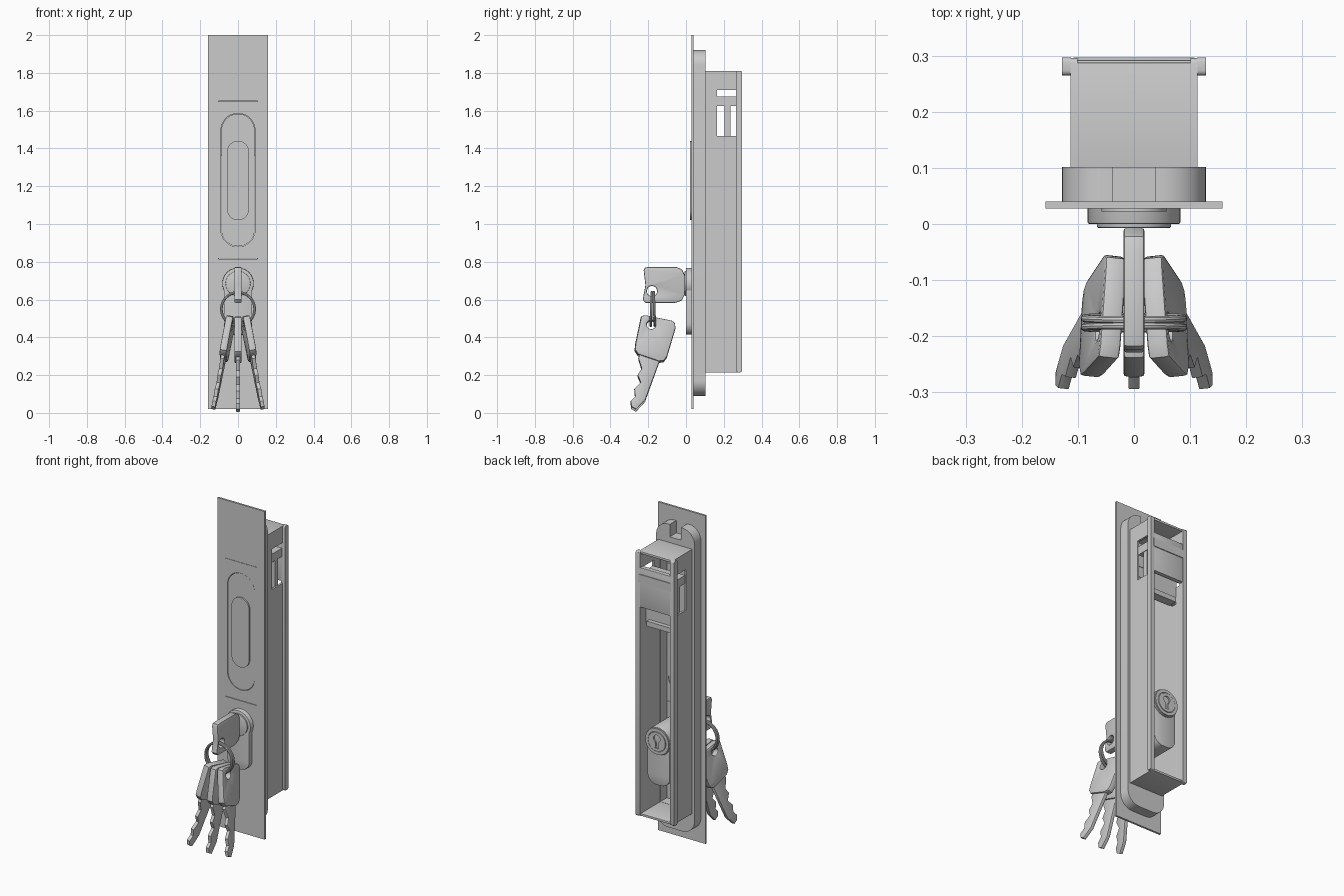
import bpy, bmesh, math
from mathutils import Matrix, Vector

if "Cube" in bpy.data.objects:
    bpy.data.objects.remove(bpy.data.objects["Cube"])

XZ = Matrix(((1, 0, 0, 0), (0, 0, -1, 0), (0, 1, 0, 0), (0, 0, 0, 1)))   # profile drawn in x,z
YZ = Matrix(((0, 0, 1, 0), (1, 0, 0, 0), (0, 1, 0, 0), (0, 0, 0, 1)))    # profile drawn in y,z


def finish(ob):
    bm = bmesh.new()
    bm.from_mesh(ob.data)
    bmesh.ops.remove_doubles(bm, verts=bm.verts, dist=1e-5)
    bmesh.ops.recalc_face_normals(bm, faces=bm.faces)
    bm.to_mesh(ob.data)
    bm.free()
    bpy.ops.object.select_all(action='DESELECT')
    ob.select_set(True)
    bpy.context.view_layer.objects.active = ob
    bpy.ops.object.shade_smooth_by_angle(angle=math.radians(35))
    return ob


def slab(name, plane, loops, lo, hi, bevel=0.0):
    """Extrude an outline (further loops are holes) between lo and hi along the plane normal."""
    cu = bpy.data.curves.new(name + "_curve", 'CURVE')
    cu.dimensions, cu.fill_mode = '2D', 'BOTH'
    cu.extrude = (hi - lo) / 2 - bevel
    cu.bevel_depth, cu.bevel_resolution, cu.offset = bevel, 1, -bevel
    for pts in loops:
        sp = cu.splines.new('POLY')
        sp.points.add(len(pts) - 1)
        for p, (a, b) in zip(sp.points, pts):
            p.co = (a, b, 0, 1)
        sp.use_cyclic_u = True
    tmp = bpy.data.objects.new(name + "_tmp", cu)
    bpy.context.collection.objects.link(tmp)
    bpy.context.view_layer.update()
    dg = bpy.context.evaluated_depsgraph_get()
    me = bpy.data.meshes.new_from_object(tmp.evaluated_get(dg))
    bpy.data.objects.remove(tmp)
    mid = (lo + hi) / 2
    shift = Vector((0, mid, 0)) if plane is XZ else Vector((mid, 0, 0))
    me.transform(Matrix.Translation(shift) @ plane)
    ob = bpy.data.objects.new(name, me)
    bpy.context.collection.objects.link(ob)
    return finish(ob)


def rrect(a0, a1, b0, b1, r=0.0, n=10):
    if r == 0:
        return [(a0, b0), (a1, b0), (a1, b1), (a0, b1)]
    pts = []
    for ca, cb, q in ((a1 - r, b0 + r, -1), (a1 - r, b1 - r, 0), (a0 + r, b1 - r, 1), (a0 + r, b0 + r, 2)):
        for i in range(n + 1):
            t = (q + i / n) * math.pi / 2
            p = (ca + r * math.cos(t), cb + r * math.sin(t))
            if not pts or math.dist(p, pts[-1]) > 1e-5:
                pts.append(p)
    if math.dist(pts[0], pts[-1]) < 1e-5:
        pts.pop()
    return pts


def circle(a, b, r, n=32):
    return [(a + r * math.cos(i * math.tau / n), b + r * math.sin(i * math.tau / n)) for i in range(n)]


# Face plate with handle opening
slab("face_plate", XZ, [rrect(-.158, .158, .02, 2.0), rrect(-.104, .104, .815, 1.65)], .028, .04)

# Handle panel, its oval recess and the raised finger pad
slab("handle_panel", XZ, [rrect(-.1025, .1025, .817, 1.648), rrect(-.09, .09, .88, 1.585, .088)], .029, .04)
slab("handle_recess", XZ, [rrect(-.088, .088, .882, 1.583, .087)], .031, .039)
slab("finger_pad", XZ, [rrect(-.058, .058, 1.02, 1.44, .057)], .022, .032)

# Rounded mounting flange with a notch at the top
outline = rrect(-.128, .128, .09, 1.92, .08)
i = next(k for k, p in enumerate(outline) if p[1] > 1.9199)
outline[i + 1:i + 1] = [(.037, 1.92), (.037, 1.845), (-.037, 1.845), (-.037, 1.92)]
slab("mounting_flange", XZ, [outline, rrect(-.1, .1, .23, 1.795)], .04, .102)

# Open-backed housing: side walls with windows, lips and end walls
for side, s in (("left", -1), ("right", 1)):
    a, b = sorted((s * .101, s * .113))
    slab(side + "_wall", YZ, [rrect(.04, .296, .215, 1.81, .01, 3), rrect(.163, .265, 1.465, 1.71)], a, b)
    a, b = sorted((s * .112, s * .128))
    slab(side + "_lip", YZ, [rrect(.265, .297, .215, 1.81, .008, 3)], a, b)
for end, z in (("top", 1.796), ("bottom", .215)):
    slab(end + "_wall", XZ, [rrect(-.112, .112, z, z + .014)], .04, .288, .003)

# Latch in the housing: back cover, cross bar and sliding plate
slab("latch_cover", XZ, [rrect(-.104, .104, 1.475, 1.715)], .265, .292, .003)
slab("latch_bar", XZ, [rrect(-.108, .108, 1.625, 1.675)], .163, .297)
slab("latch_plate", XZ, [rrect(-.104, .104, 1.36, 1.63)], .205, .235)
slab("latch_plate_hook", XZ, [rrect(-.08, .08, 1.355, 1.385)], .205, .26)

# Lock cylinder running through the housing
LZ = .685
slab("lock_body", XZ, [rrect(-.075, .075, .415, .70, .06)], .0, .262, .004)
slab("lock_barrel", XZ, [circle(0, LZ, .083, 40)], .0, .27, .004)
slab("lock_front_plug", XZ, [circle(0, LZ, .066, 40)], -.007, .005, .003)
slab("lock_back_ring", XZ, [circle(0, LZ, .078, 40), circle(0, LZ, .06, 40)], .265, .277)
keyhole = [(.022 * math.cos(t), LZ + .018 + .022 * math.sin(t))
           for t in (math.radians(-60 + 300 * k / 16) for k in range(17))]
keyhole += [(-.008, LZ - .02), (-.011, LZ - .04), (.011, LZ - .04), (.008, LZ - .02)]
slab("lock_back_plug", XZ, [circle(0, LZ, .057, 40), keyhole], .265, .279)

# Key left in the lock
head = [(-.20, .772), (-.05, .772), (-.022, .76), (-.007, .73), (-.007, .625), (-.022, .595), (-.055, .583),
        (-.215, .583), (-.229, .6), (-.215, .675), (-.224, .755), (-.217, .769)]
slab("inserted_key_head", YZ, [head, circle(-.18, .645, .027, 20)], -.019, .019, .006)
slab("inserted_key_blade", YZ, [rrect(-.03, .06, .655, .715)], -.009, .009)

# Split ring of two coils
for k, y in enumerate((-.168, -.184)):
    bpy.ops.mesh.primitive_torus_add(major_radius=.088, minor_radius=.007, major_segments=48, minor_segments=10,
                                     location=(0, y, .55), rotation=(math.radians(92 - 4 * k), 0, 0))
    bpy.context.object.name = "key_ring_coil_%d" % (k + 1)
    finish(bpy.context.object)

# Three hanging keys fanned out on the ring
bow = [(-.238, .505), (-.215, .51), (-.075, .483), (-.06, .472), (-.056, .445), (-.102, .29), (-.118, .268),
       (-.145, .264), (-.255, .3), (-.272, .325), (-.268, .36)]
blade = [(-.24, .31), (-.253, .28), (-.235, .225), (-.257, .19), (-.24, .15), (-.274, .115), (-.27, .075),
         (-.294, .05), (-.29, .02), (-.265, .006), (-.217, .058), (-.14, .27), (-.145, .30)]
for name, s in (("left", -1), ("middle", 0), ("right", 1)):
    pivot = Vector((0, -.185, .46))
    move = (Matrix.Translation(pivot + Vector((s * .047, 0, .0 if s == 0 else .005)))
            @ Matrix.Rotation(math.radians(-9.5 * s), 4, 'Y')
            @ Matrix.Rotation(math.radians(6 * s), 4, 'Z') @ Matrix.Translation(-pivot))
    for part, loops, w, bev in (("head", [bow, circle(-.185, .46, .024, 20)], .019, .006),
                                ("blade", [blade], .010, .002)):
        ob = slab("%s_key_%s" % (name, part), YZ, loops, -w, w, bev)
        ob.data.transform(move)
